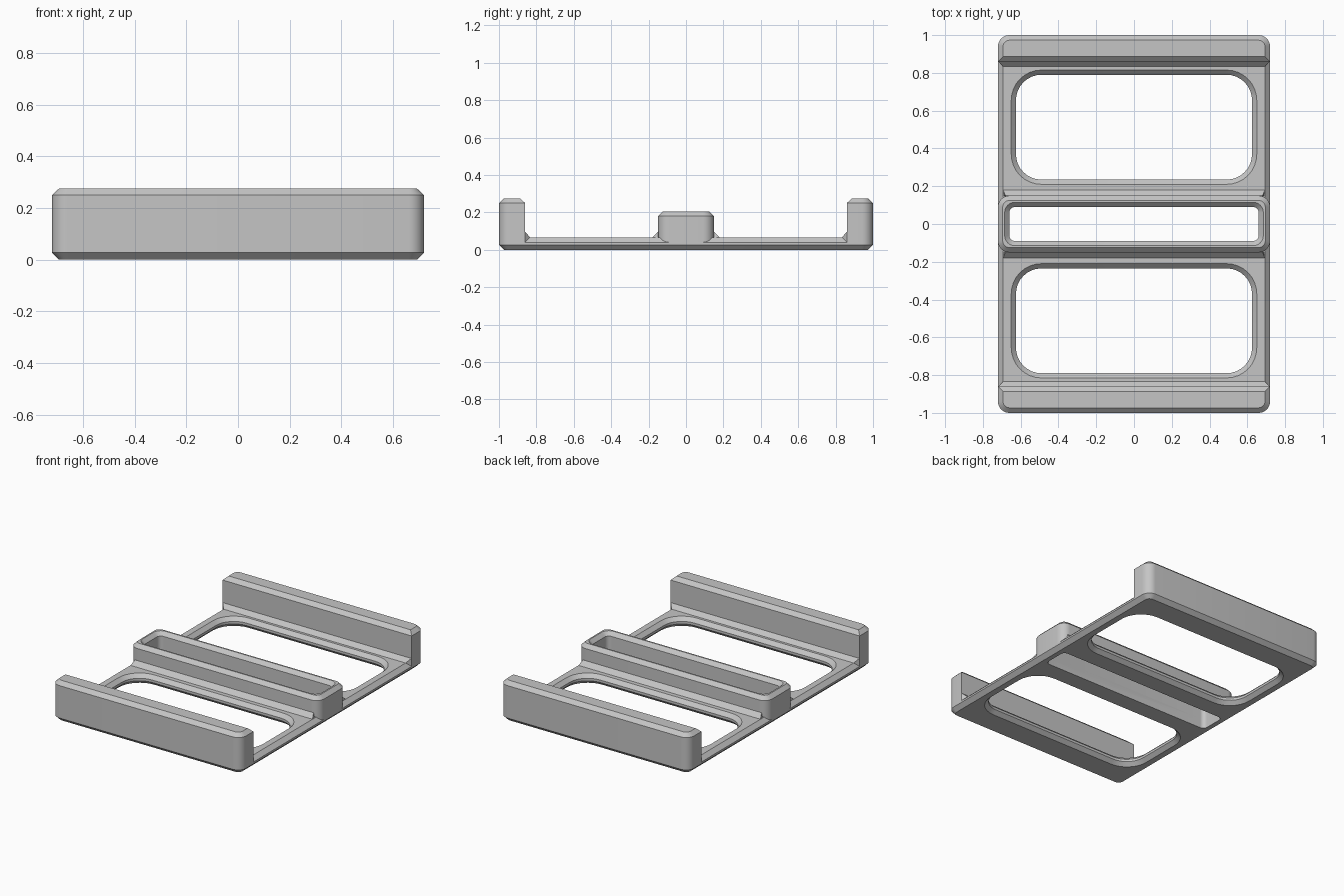
import bpy, bmesh, math

if "Cube" in bpy.data.objects:
    bpy.data.objects.remove(bpy.data.objects["Cube"])

grey = bpy.data.materials.new("light grey")
grey.diffuse_color = (0.56, 0.56, 0.56, 1)
grey.use_nodes = True
grey.node_tree.nodes["Principled BSDF"].inputs["Base Color"].default_value = grey.diffuse_color
TOP = 0.067          # plate thickness


def ring(bm, x0, x1, y0, y1, radii, inset, z):
    """Rounded rectangle; radii for the +x+y, -x+y, -x-y, +x-y corners."""
    x0, x1, y0, y1 = x0 + inset, x1 - inset, y0 + inset, y1 - inset
    corners = [(x1, y1, -1, -1), (x0, y1, 1, -1), (x0, y0, 1, 1), (x1, y0, -1, 1)]
    verts = []
    for i, (cx, cy, sx, sy) in enumerate(corners):
        if radii[i] == 0:
            verts.append(bm.verts.new((cx, cy, z)))
            continue
        r = radii[i] - inset
        for k in range(9):
            a = math.pi / 2 * (i + k / 8)
            verts.append(bm.verts.new((cx + sx * r + r * math.cos(a),
                                       cy + sy * r + r * math.sin(a), z)))
    return verts


def finish(bm, name):
    bmesh.ops.recalc_face_normals(bm, faces=bm.faces)
    mesh = bpy.data.meshes.new(name)
    bm.to_mesh(mesh)
    bm.free()
    mesh.materials.append(grey)
    ob = bpy.data.objects.new(name, mesh)
    bpy.context.collection.objects.link(ob)
    return ob


def loft(name, rect, radii, levels):
    """Stack rounded rectangles given as (z, inset) levels."""
    bm = bmesh.new()
    rings = [ring(bm, *rect, radii, inset, z) for z, inset in levels]
    for a, b in zip(rings, rings[1:]):
        n = len(a)
        for i in range(n):
            j = (i + 1) % n
            bm.faces.new((a[i], a[j], b[j], b[i]))
    bm.faces.new(rings[0][::-1])
    bm.faces.new(rings[-1])
    return finish(bm, name)


def hull(name, points):
    """Convex solid, symmetric in x."""
    bm = bmesh.new()
    for x, y, z in points:
        for s in (-1, 1):
            bm.verts.new((s * x, y, z))
    bmesh.ops.convex_hull(bm, input=bm.verts)
    bmesh.ops.dissolve_limit(bm, angle_limit=0.01, verts=bm.verts, edges=bm.edges)
    return finish(bm, name)


def mirror_y(ob):
    mod = ob.modifiers.new("mirror", 'MIRROR')
    mod.use_axis = (False, True, False)
    mod.use_mirror_merge = False


def cut(ob, cutter):
    mod = ob.modifiers.new("cut", 'BOOLEAN')
    mod.operation = 'DIFFERENCE'
    mod.solver = 'EXACT'
    mod.object = cutter


# Base plate, bevelled above and below
plate = loft("base_plate", (-0.72, 0.72, -1, 1), [0.06] * 4,
             [(0, 0.027), (0.027, 0), (0.04, 0), (TOP, 0.027)])

# End walls with rounded outer corners
wall = loft("end_walls", (-0.72, 0.72, 0.86, 1), [0.06, 0.06, 0, 0],
            [(0.04, 0), (0.25, 0), (0.275, 0.027)])
mirror_y(wall)

# Raised centre frame
frame = loft("centre_frame", (-0.72, 0.72, -0.15, 0.15), [0.06] * 4,
             [(0.04, 0), (0.18, 0), (0.205, 0.025)])

# Sloped strips at the foot of the walls and of the frame
wall_strip = hull("wall_foot_strips", [
    (0.693, 0.833, TOP), (0.693, 0.833, 0.05), (0.72, 0.862, 0.097),
    (0.72, 0.862, 0.04)])
mirror_y(wall_strip)
frame_strip = hull("frame_foot_strips", [
    (0.693, 0.18, TOP), (0.693, 0.18, 0.05), (0.68, 0.15, 0.097),
    (0.693, 0.15, 0.05), (0.65, 0.14, 0.097), (0.65, 0.14, 0.05)])
mirror_y(frame_strip)

# Openings: two bevelled windows and the centre slot
windows = [loft("window_cutter", (-0.625, 0.625, y0, y0 + 0.555), [0.135] * 4,
                [(-0.01, -0.035), (0.025, 0), (0.042, 0), (0.077, -0.035)])
           for y0 in (0.235, -0.79)]
slot = loft("slot_cutter", (-0.66, 0.66, -0.09, 0.09), [0.03] * 4,
            [(-0.01, 0), (0.18, 0), (0.215, -0.035)])
for cutter in windows:
    cut(plate, cutter)
cut(plate, slot)
cut(frame, slot)

# Apply the cuts and mirrors, then shade
for ob in (plate, wall, frame, wall_strip, frame_strip):
    bpy.ops.object.select_all(action='DESELECT')
    ob.select_set(True)
    bpy.context.view_layer.objects.active = ob
    for mod in list(ob.modifiers):
        bpy.ops.object.modifier_apply(modifier=mod.name)
    bpy.ops.object.shade_smooth_by_angle(angle=math.radians(30))

for cutter in windows + [slot]:
    bpy.data.objects.remove(cutter)
